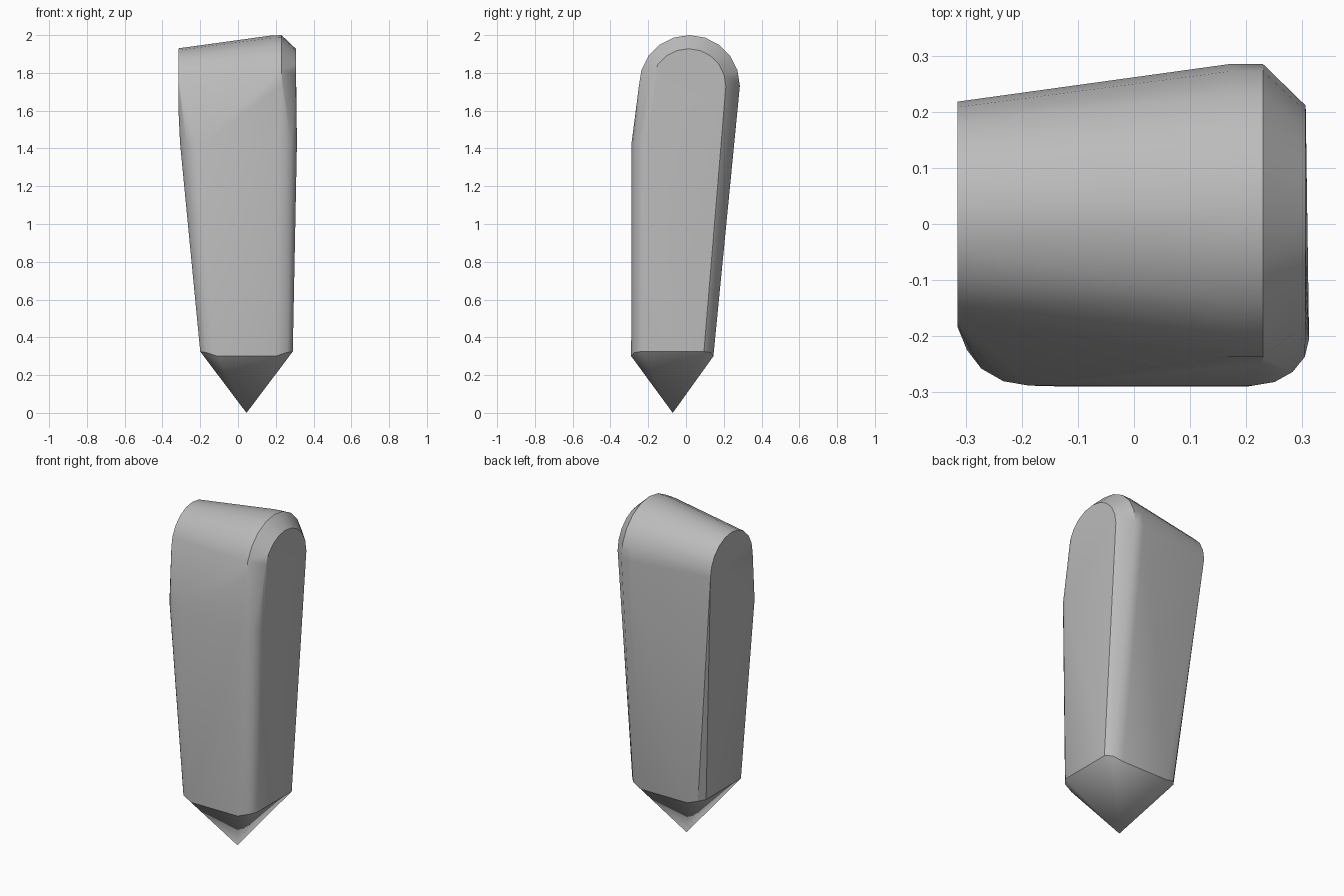
import bpy, bmesh
from math import cos, sin, pi, radians

cube = bpy.data.objects.get("Cube")
if cube:
    bpy.data.objects.remove(cube, do_unlink=True)

# Plain grey stone
stone = bpy.data.materials.new("grey_stone")
stone.use_nodes = True
grey = (0.5, 0.5, 0.5, 1)
stone.diffuse_color = grey
stone.node_tree.nodes["Principled BSDF"].inputs["Base Color"].default_value = grey


def arch(x, cy, cz, r, n=10):
    """Half circle standing across the body at a given x."""
    return [(x, cy + r * cos(pi * i / n), cz + r * sin(pi * i / n))
            for i in range(n + 1)]


def rounded_corner(x, y, z, rx, ry, n=4):
    """Quarter ellipse from the side (x, y) to the front (x + rx, y + ry)."""
    return [(x + rx * (1 - cos(pi / 2 * i / n)), y + ry * sin(pi / 2 * i / n), z)
            for i in range(n + 1)]


points = []
# Rounded top: small left end, full crown, chamfered right end
points += arch(-0.315, 0.018, 1.73, 0.2)
points += arch(0.17, 0.018, 1.73, 0.267)
points += arch(0.23, 0.018, 1.733, 0.267)
points += arch(0.306, 0.013, 1.73, 0.198)

# Front bulge with rounded corners
points += [(-0.315, -0.18, 1.6)]
points += rounded_corner(-0.307, -0.185, 1.43, 0.12, -0.103)
points += rounded_corner(0.312, -0.205, 1.43, -0.1, -0.083)

# Shoulder above the point
for side, x in ((1, 0.29), (-1, -0.2)):
    for y, front in ((-0.235, -0.29), (0.095, 0.145)):
        points += [(x, y, 0.325),
                   (x - side * 0.03, (y + front) / 2 + (front - y) * 0.2, 0.32),
                   (x - side * 0.09, front, 0.3)]

# Tip
points.append((0.045, -0.07, 0))

# Wrap the profiles in one convex skin
mesh = bpy.data.meshes.new("pointed_stone")
bm = bmesh.new()
for p in points:
    bm.verts.new(p)
hull = bmesh.ops.convex_hull(bm, input=bm.verts)
loose = [v for v in bm.verts if not v.link_faces]
bmesh.ops.delete(bm, geom=loose, context='VERTS')
bmesh.ops.dissolve_limit(bm, angle_limit=radians(1), verts=bm.verts, edges=bm.edges)
bmesh.ops.recalc_face_normals(bm, faces=bm.faces)
bm.to_mesh(mesh)
bm.free()

body = bpy.data.objects.new("pointed_stone", mesh)
bpy.context.collection.objects.link(body)
mesh.materials.append(stone)

bpy.ops.object.select_all(action='DESELECT')
body.select_set(True)
bpy.context.view_layer.objects.active = body
bpy.ops.object.shade_smooth_by_angle(angle=radians(30))
